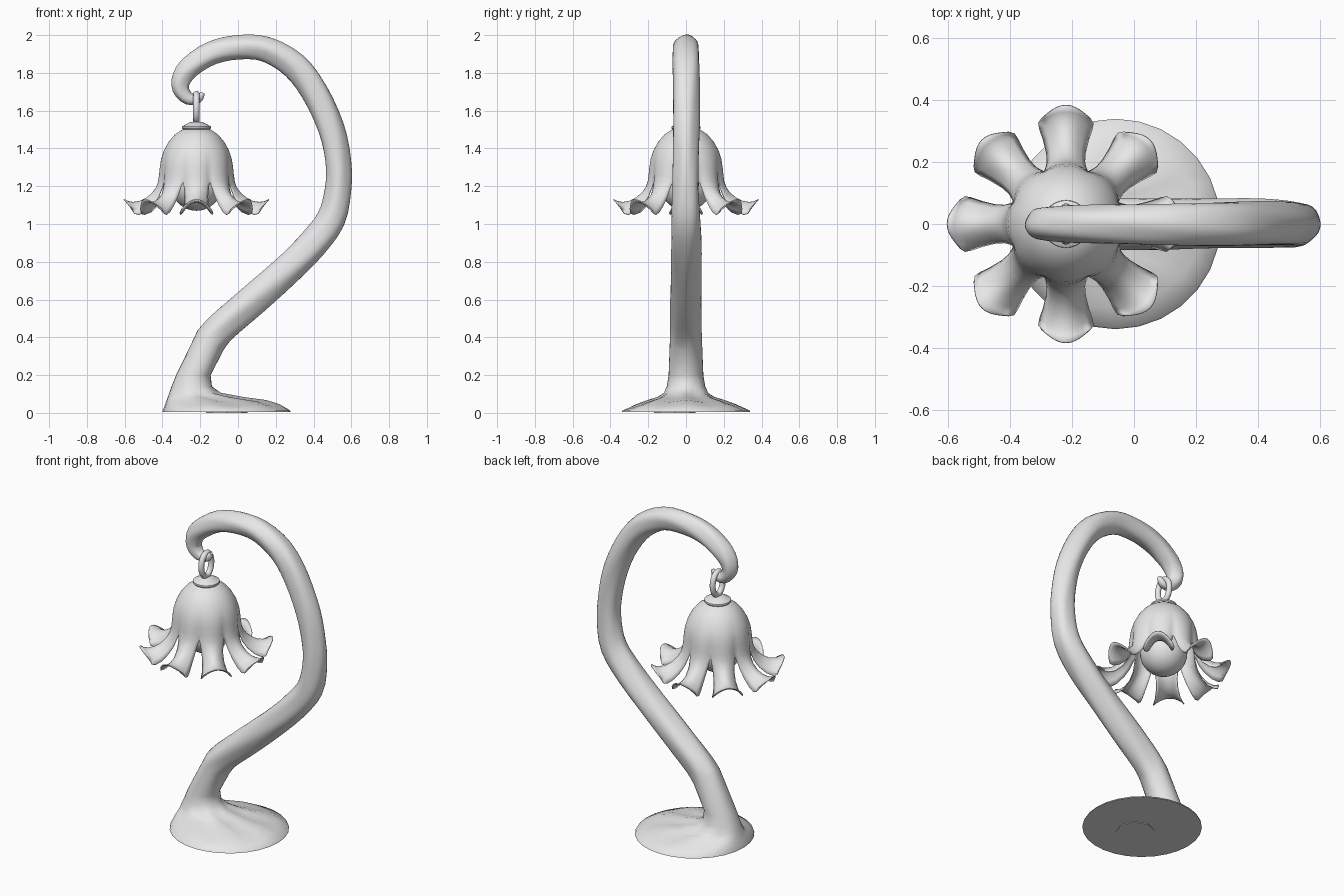
import bpy, bmesh, math
from mathutils import Vector

if "Cube" in bpy.data.objects:
    bpy.data.objects.remove(bpy.data.objects["Cube"])

grey = bpy.data.materials.new("plain_grey")
grey.diffuse_color = (0.8, 0.8, 0.8, 1)
grey.use_nodes = True
grey.node_tree.nodes["Principled BSDF"].inputs["Base Color"].default_value = grey.diffuse_color
SX = -0.22  # x of the hanging shade


def finish(bm, name, angle=50):
    bmesh.ops.remove_doubles(bm, verts=bm.verts, dist=0.0005)
    bmesh.ops.recalc_face_normals(bm, faces=bm.faces)
    me = bpy.data.meshes.new(name)
    bm.to_mesh(me)
    bm.free()
    ob = bpy.data.objects.new(name, me)
    bpy.context.collection.objects.link(ob)
    me.materials.append(grey)
    bpy.ops.object.select_all(action='DESELECT')
    ob.select_set(True)
    bpy.context.view_layer.objects.active = ob
    bpy.ops.object.shade_smooth_by_angle(angle=math.radians(angle))
    return ob


def skin(bm, rows, closed=True):
    """Bridge equal-length rows of points with quads."""
    vs = [[bm.verts.new(p) for p in row] for row in rows]
    n = len(vs[0])
    for a, b in zip(vs, vs[1:]):
        for i in range(n if closed else n - 1):
            j = (i + 1) % n
            bm.faces.new((a[i], a[j], b[j], b[i]))
    return vs


def catmull(pts, steps):
    out = []
    for i in range(len(pts) - 1):
        p0, p1, p2, p3 = (Vector(pts[min(max(k, 0), len(pts) - 1)]) for k in range(i - 1, i + 3))
        for s in range(steps):
            t = s / steps
            out.append(0.5 * (2 * p1 + (p2 - p0) * t + (2 * p0 - 5 * p1 + 4 * p2 - p3) * t * t
                              + (3 * p1 - p0 - 3 * p2 + p3) * t ** 3))
    return out + [Vector(pts[-1])]


# Stem and spreading root base: horizontal base rings, then rings along a path
N = 28
ANG = [2 * math.pi * i / N for i in range(N)]
# z, left x, right x, half depth
base = [(0.004, -0.40, 0.28, 0.34), (0.014, -0.398, 0.275, 0.335), (0.04, -0.39, 0.22, 0.27),
        (0.062, -0.382, 0.15, 0.21), (0.078, -0.376, 0.03, 0.155), (0.10, -0.368, -0.09, 0.12),
        (0.14, -0.352, -0.138, 0.102), (0.20, -0.328, -0.145, 0.092)]
# x, z, radius
path = [(-0.145, 0.385, 0.085), (-0.085, 0.455, 0.083), (0.074, 0.594, 0.083), (0.248, 0.748, 0.08),
        (0.39, 0.886, 0.08), (0.495, 1.024, 0.076), (0.53, 1.18, 0.07), (0.528, 1.33, 0.068),
        (0.49, 1.51, 0.07), (0.406, 1.70, 0.071), (0.30, 1.84, 0.071), (0.15, 1.925, 0.067),
        (0, 1.935, 0.064), (-0.137, 1.905, 0.062), (-0.243, 1.84, 0.058), (-0.295, 1.777, 0.052),
        (-0.303, 1.713, 0.044), (-0.262, 1.664, 0.034), (-0.21, 1.665, 0.025), (-0.185, 1.695, 0.01)]
rings = []
for k, (z, xl, xr, hy) in enumerate(base):
    cx, hx = (xl + xr) / 2, (xr - xl) / 2
    fold = 0.006 if 2 <= k <= 5 else 0
    rings.append([(cx + hx * math.cos(a), hy * math.sin(a), z + fold * math.cos(7 * a)) for a in ANG])
pts = catmull(path, 3)
for i, p in enumerate(pts):
    d = pts[min(i + 1, len(pts) - 1)] - pts[max(i - 1, 0)]
    t = Vector((d.x, 0, d.y)).normalized()
    side = Vector((t.z, 0, -t.x))
    ring = []
    for a in ANG:  # gentle bark-like unevenness
        r = p.z * (1 + 0.03 * math.sin(3 * a + i * 0.35) + 0.025 * math.sin(5 * a - i * 0.5))
        ring.append(Vector((p.x, 0, p.y)) + side * r * math.cos(a) + Vector((0, r * math.sin(a), 0)))
    rings.append(ring)
bm = bmesh.new()
vs = skin(bm, rings)
bm.faces.new(vs[0])
bm.faces.new(vs[-1])
finish(bm, "curved_stem_and_base")

# Small pad under the base
bm = bmesh.new()
vs = skin(bm, [[(-0.06 + 0.11 * math.cos(2 * math.pi * i / 8), -0.06 + 0.11 * math.sin(2 * math.pi * i / 8), z)
                for i in range(8)] for z in (0, 0.008)])
bm.faces.new(vs[0])
bm.faces.new(vs[1])
finish(bm, "foot_pad", 30)

# Flower shade: eight identical sectors, dome above and a free arched petal below
dome = [(0.03, 1.512, 0), (0.075, 1.5, 0), (0.115, 1.473, 0), (0.147, 1.435, 0), (0.172, 1.39, 0.01),
        (0.187, 1.345, 0.025), (0.194, 1.30, 0.05), (0.198, 1.26, 0.07), (0.203, 1.225, 0.09)]
# radius, z, half width, inset of the edges, droop of the edges
petal = [(0.213, 1.195, 0.066, 0.03, 0.005), (0.235, 1.165, 0.062, 0.035, 0.02),
         (0.265, 1.14, 0.064, 0.035, 0.04), (0.30, 1.122, 0.074, 0.03, 0.058),
         (0.335, 1.117, 0.086, 0.03, 0.066), (0.362, 1.121, 0.09, 0.035, 0.064),
         (0.383, 1.132, 0.078, 0.045, 0.05)]
U = [i / 5 - 1 for i in range(11)]
bm = bmesh.new()
for k in range(8):
    c, s = math.cos(k * math.pi / 4), math.sin(k * math.pi / 4)
    rows = []
    for r, z, g in dome:
        rows.append([(r * (1 - g * u * u) * math.cos(u * math.pi / 8),
                      r * (1 - g * u * u) * math.sin(u * math.pi / 8), z) for u in U])
    for r, z, w, e, d in petal:
        rows.append([(r - e * u * u, w * u, z - d * u * u) for u in U])
    skin(bm, [[(SX + x * c - y * s, x * s + y * c, z) for x, y, z in row] for row in rows], False)
shade = finish(bm, "flower_shade", 60)
mod = shade.modifiers.new("thin_wall", 'SOLIDIFY')
mod.thickness = 0.005
mod.offset = -1

# Round bulb inside the shade
bm = bmesh.new()
bmesh.ops.create_uvsphere(bm, u_segments=32, v_segments=18, radius=0.135)
bmesh.ops.translate(bm, verts=bm.verts, vec=(SX, 0, 1.205))
finish(bm, "bulb")

# Turned cap on top of the shade
cap = [(0.001, 1.495), (0.07, 1.5), (0.077, 1.508), (0.076, 1.517), (0.066, 1.522),
       (0.052, 1.53), (0.03, 1.54), (0.001, 1.543)]
bm = bmesh.new()
skin(bm, [[(SX + r * math.cos(a), r * math.sin(a), z) for a in ANG] for r, z in cap])
finish(bm, "shade_cap", 40)

# Oval hanging ring around the hook
bm = bmesh.new()
loops = []
for i in range(33):
    a = 2 * math.pi * i / 32
    loops.append([(SX + 0.017 * math.sin(b), (0.05 + 0.017 * math.cos(b)) * math.cos(a),
                   1.617 + (0.071 + 0.017 * math.cos(b)) * math.sin(a))
                  for b in (2 * math.pi * j / 12 for j in range(12))])
skin(bm, loops)
finish(bm, "hanging_ring")
